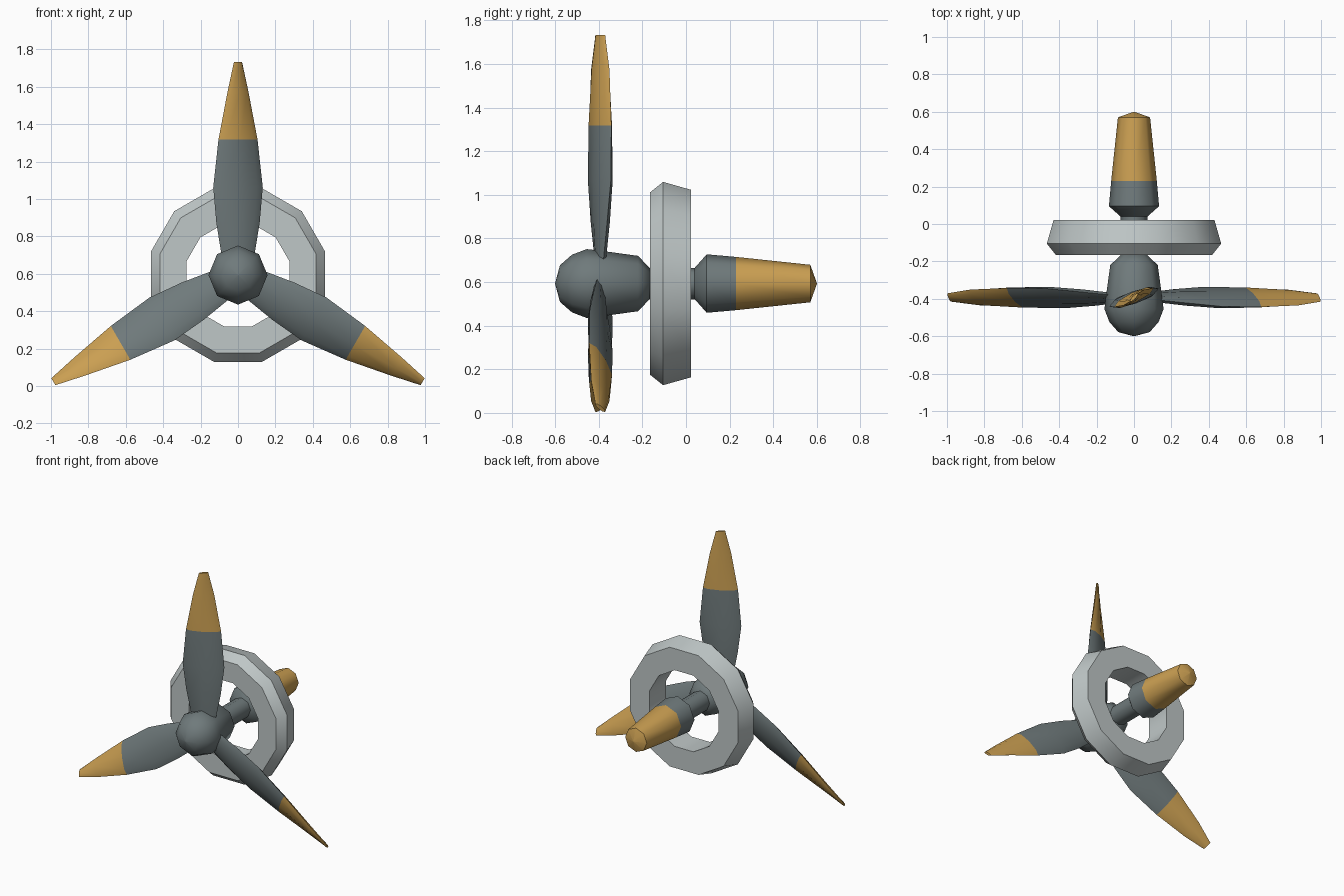
import bpy, math
from math import sin, cos, pi, radians

if "Cube" in bpy.data.objects:
    bpy.data.objects.remove(bpy.data.objects["Cube"])

AXIS_Z = 0.593


def material(name, rgb):
    m = bpy.data.materials.new(name)
    m.diffuse_color = (*rgb, 1)
    m.use_nodes = True
    m.node_tree.nodes["Principled BSDF"].inputs["Base Color"].default_value = m.diffuse_color
    return m


grey = material("slate grey", (0.16, 0.195, 0.20))
gold = material("ochre gold", (0.60, 0.35, 0.085))
silver = material("light silver", (0.52, 0.57, 0.57))


def make(name, verts, faces, mats, indices, angle):
    me = bpy.data.meshes.new(name)
    me.from_pydata(verts, [], faces)
    for m in mats:
        me.materials.append(m)
    for p, i in zip(me.polygons, indices):
        p.material_index = i
    ob = bpy.data.objects.new(name, me)
    bpy.context.collection.objects.link(ob)
    bpy.ops.object.select_all(action='DESELECT')
    ob.select_set(True)
    bpy.context.view_layer.objects.active = ob
    bpy.ops.object.mode_set(mode='EDIT')
    bpy.ops.mesh.select_all(action='SELECT')
    bpy.ops.mesh.remove_doubles(threshold=0.0001)
    bpy.ops.mesh.normals_make_consistent(inside=False)
    bpy.ops.object.mode_set(mode='OBJECT')
    bpy.ops.object.shade_smooth_by_angle(angle=radians(angle))
    return ob


def lathe(name, profile, n, mats, rule=lambda y: 0, offset=0.0, closed=False, angle=48):
    """Turn a (y, radius) profile around the model's front-to-back axis."""
    verts, faces, idx = [], [], []
    k = len(profile)
    for y, r in profile:
        for i in range(n):
            a = offset + 2 * pi * i / n
            verts.append((r * sin(a), y, AXIS_Z + r * cos(a)))
    for j in range(k if closed else k - 1):
        j2 = (j + 1) % k
        for i in range(n):
            i2 = (i + 1) % n
            faces.append((j * n + i, j * n + i2, j2 * n + i2, j2 * n + i))
            idx.append(rule((profile[j][0] + profile[j2][0]) / 2))
    # tiny-radius ends become solid caps
    if not closed:
        faces += [tuple(range(n)), tuple(range((k - 1) * n, k * n))]
        idx += [rule(profile[0][0]), rule(profile[-1][0])]
    return make(name, verts, faces, mats, idx, angle)


# rounded nose hub
lathe("hub", [(-0.60, 0.002), (-0.578, 0.084), (-0.523, 0.132), (-0.455, 0.158),
              (-0.395, 0.151), (-0.22, 0.127), (-0.165, 0.07)], 8, [grey])
# thin axle through the ring
lathe("axle", [(-0.17, 0.072), (0.045, 0.072)], 8, [grey])
# tapered tail with gold rear part
lathe("tail", [(0.04, 0.072), (0.095, 0.134), (0.23, 0.122), (0.57, 0.086), (0.60, 0.002)],
      8, [grey, gold], rule=lambda y: 1 if y > 0.23 else 0)
# twelve-sided ring, flat side down
c = cos(pi / 12)
lathe("ring", [(y, r / c) for y, r in [(-0.165, 0.275), (-0.165, 0.418), (-0.105, 0.466),
                                       (0.022, 0.43), (0.022, 0.275)]],
      12, [silver], offset=pi / 12, closed=True, angle=32)

# twisted blades: radius, half chord, half thickness, twist
STATIONS = [(0.10, 0.088, 0.022, 9), (0.28, 0.120, 0.032, 15), (0.47, 0.141, 0.034, 20),
            (0.725, 0.116, 0.028, 26), (0.98, 0.070, 0.018, 37), (1.14, 0.031, 0.009, 46)]
N = 8
for b in range(3):
    turn = 2 * pi * b / 3
    verts, faces, idx = [], [], []
    for r, hc, ht, tw in STATIONS:
        t = radians(tw)
        for i in range(N):
            u, v = hc * cos(2 * pi * i / N), ht * sin(2 * pi * i / N)
            x, y = u * cos(t) - v * sin(t), u * sin(t) + v * cos(t)
            verts.append((x * cos(turn) + r * sin(turn), y - 0.393,
                          AXIS_Z - x * sin(turn) + r * cos(turn)))
    for j in range(len(STATIONS) - 1):
        for i in range(N):
            i2 = (i + 1) % N
            faces.append((j * N + i, j * N + i2, (j + 1) * N + i2, (j + 1) * N + i))
            idx.append(1 if STATIONS[j][0] > 0.7 else 0)
    faces += [tuple(range(N)), tuple(range(len(verts) - N, len(verts)))]
    idx += [0, 1]
    make(f"blade_{b + 1}", verts, faces, [grey, gold], idx, 50)
